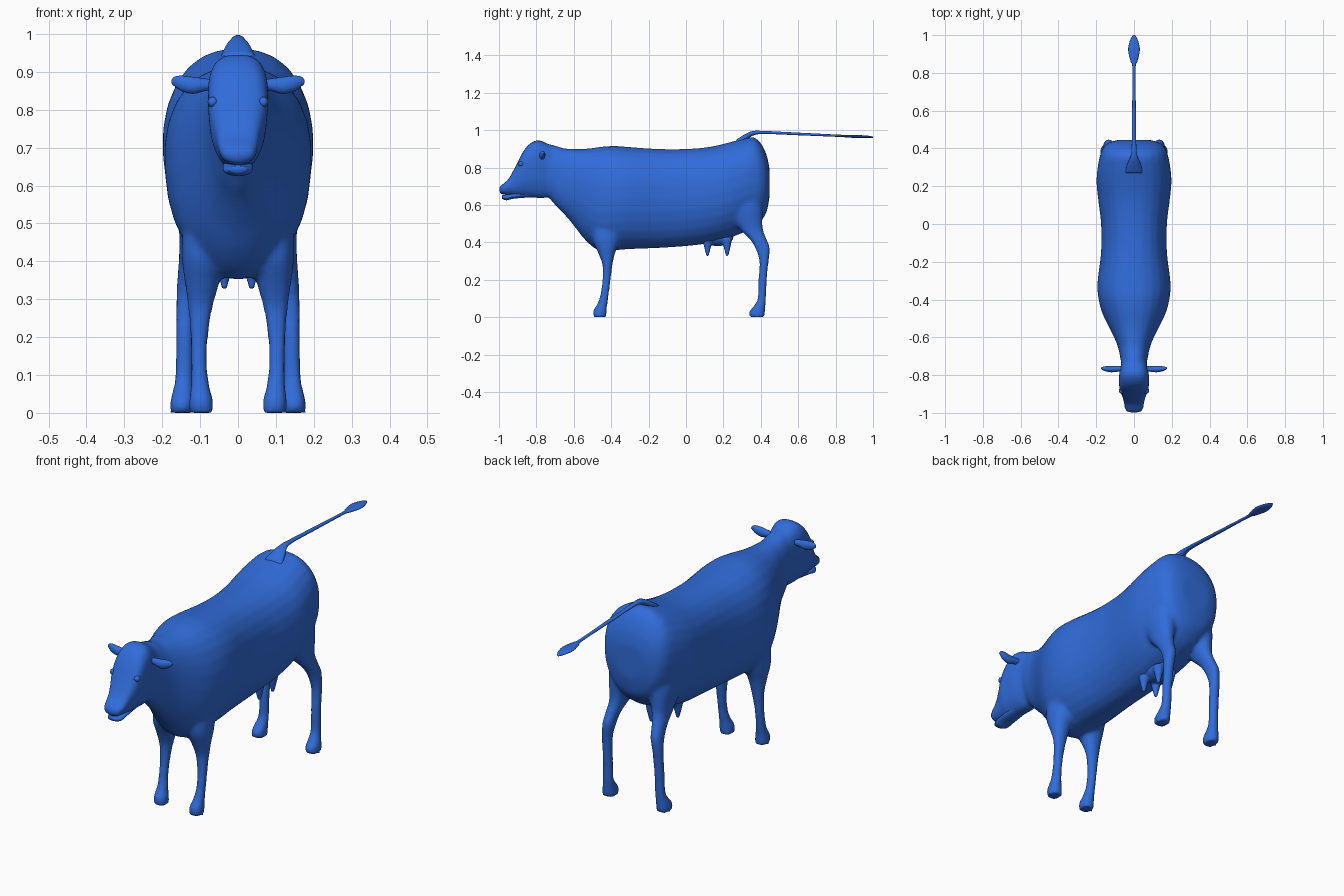
import bpy, bmesh, math
from mathutils import Matrix, Vector

cube = bpy.data.objects.get("Cube")
if cube:
    bpy.data.objects.remove(cube, do_unlink=True)

BLUE = (0.03, 0.15, 0.70, 1.0)
hide = bpy.data.materials.new("blue hide")
hide.use_nodes = True
hide.diffuse_color = BLUE
hide.node_tree.nodes["Principled BSDF"].inputs["Base Color"].default_value = BLUE


def catmull(a, b, c, d, t):
    """Smooth interpolation between stations b and c."""
    return [0.5 * (2 * q + (r - p) * t + (2 * p - 5 * q + 4 * r - s) * t * t
                   + (3 * q - p - 3 * r + s) * t ** 3)
            for p, q, r, s in zip(a, b, c, d)]


def refine(stations, steps=4):
    last = len(stations) - 1
    result = []
    for i in range(last):
        quad = [stations[min(max(i + k, 0), last)] for k in (-1, 0, 1, 2)]
        result += [catmull(*quad, j / steps) for j in range(steps)]
    return result + [stations[last]]


def loft(bm, axis, stations, side=1, power=1.0, egg=0.0, sides=28):
    """Skin rings (position, u_min, u_max, v_min, v_max) strung along an axis."""
    rings = []
    for pos, u0, u1, v0, v1 in refine(stations):
        ring = []
        for k in range(sides):
            angle = math.tau * k / sides
            c, s = math.cos(angle), math.sin(angle)
            c = math.copysign(abs(c) ** power, c) * (1 + egg * s)
            s = math.copysign(abs(s) ** power, s)
            u = (u0 + u1) / 2 + c * (u1 - u0) / 2
            v = (v0 + v1) / 2 + s * (v1 - v0) / 2
            co = {"x": (pos, u, v), "y": (u, pos, v), "z": (u, v, pos)}[axis]
            ring.append(bm.verts.new((co[0] * side, co[1], co[2])))
        rings.append(ring)
    for a, b in zip(rings, rings[1:]):
        for k in range(sides):
            n = (k + 1) % sides
            bm.faces.new((a[k], a[n], b[n], b[k]))
    bm.faces.new(rings[0])
    bm.faces.new(rings[-1])


def ball(bm, centre, radii):
    matrix = Matrix.Translation(Vector(centre)) @ Matrix.Diagonal((*radii, 1))
    bmesh.ops.create_uvsphere(bm, u_segments=20, v_segments=12, radius=1, matrix=matrix)


def finish(name, bm, voxel=None):
    """Make a smooth object; a voxel size fuses its overlapping shells."""
    bmesh.ops.recalc_face_normals(bm, faces=bm.faces)
    for face in bm.faces:
        face.smooth = True
    mesh = bpy.data.meshes.new(name)
    bm.to_mesh(mesh)
    bm.free()
    mesh.materials.append(hide)
    obj = bpy.data.objects.new(name, mesh)
    bpy.context.collection.objects.link(obj)
    if voxel:
        fuse = obj.modifiers.new("fuse", "REMESH")
        fuse.mode = "VOXEL"
        fuse.voxel_size = voxel
        fuse.use_smooth_shade = True
        soften = obj.modifiers.new("soften", "SMOOTH")
        soften.factor = 0.5
        soften.iterations = 6
    return obj


def upright(rows):
    """Turn (y, bottom, top, half_width) rows into symmetric stations."""
    return [(y, -w, w, low, high) for y, low, high, w in rows]


# Torso and neck profile, front to back
torso = upright([
    (-.75, .66, .93, .065), (-.70, .60, .918, .074), (-.65, .55, .903, .085),
    (-.60, .49, .90, .105), (-.55, .425, .90, .13), (-.50, .377, .905, .155),
    (-.45, .352, .912, .175), (-.38, .358, .916, .19), (-.30, .364, .91, .192),
    (-.15, .37, .90, .174), (0, .38, .90, .174), (.12, .395, .91, .188),
    (.22, .42, .932, .198), (.30, .45, .953, .192), (.36, .48, .962, .18),
    (.40, .515, .93, .165), (.43, .56, .87, .135), (.446, .64, .80, .08)])

# Head profile, muzzle to poll
head = upright([
    (-.999, .668, .695, .026), (-.985, .657, .708, .046), (-.95, .653, .738, .052),
    (-.915, .647, .80, .060), (-.88, .642, .87, .074), (-.845, .64, .92, .077),
    (-.80, .638, .946, .077), (-.76, .637, .938, .07), (-.70, .65, .90, .06)])

# Leg stations: z, x range, y range
front_leg = [
    (0, .065, .13, -.495, -.425), (.035, .066, .129, -.497, -.424),
    (.07, .075, .125, -.475, -.42), (.12, .081, .124, -.458, -.413),
    (.20, .079, .126, -.447, -.403), (.28, .066, .132, -.447, -.393),
    (.34, .05, .14, -.468, -.38), (.42, .03, .148, -.50, -.35),
    (.55, .02, .14, -.50, -.32)]
hind_leg = [
    (0, .115, .18, .34, .42), (.03, .115, .179, .338, .422),
    (.06, .118, .172, .362, .425), (.10, .119, .166, .383, .428),
    (.20, .118, .164, .387, .432), (.30, .114, .163, .392, .442),
    (.37, .104, .159, .37, .449), (.42, .095, .156, .338, .43),
    (.48, .075, .156, .28, .41), (.58, .05, .17, .22, .41),
    (.68, .04, .17, .20, .40)]

# Body: torso, head and legs fused into one skin
bm = bmesh.new()
loft(bm, "y", torso, power=.9, egg=.1)
loft(bm, "y", head, power=.75, egg=.22)
for side in (1, -1):
    loft(bm, "z", front_leg, side, power=.9)
    loft(bm, "z", hind_leg, side, power=.9)
finish("body", bm, voxel=.01)

# Lower jaw, leaving a crease for the mouth
bm = bmesh.new()
loft(bm, "y", upright([
    (-.82, .642, .68, .035), (-.92, .634, .664, .04),
    (-.96, .625, .656, .037), (-.985, .634, .652, .022)]))
finish("lower_jaw", bm)

# Ears, eyes and nostrils on both sides
ear = [(.06, -.78, -.75, .855, .88), (.085, -.782, -.752, .85, .882),
       (.12, -.785, -.752, .842, .887), (.15, -.78, -.753, .85, .89),
       (.168, -.772, -.757, .862, .887), (.176, -.767, -.761, .87, .878)]
for label, side in (("left", 1), ("right", -1)):
    bm = bmesh.new()
    loft(bm, "x", ear, side, sides=16)
    finish(label + "_ear", bm)
    bm = bmesh.new()
    ball(bm, (side * .066, -.882, .82), (.014, .016, .014))
    finish(label + "_eye", bm)
    bm = bmesh.new()
    ball(bm, (side * .022, -.984, .694), (.011, .009, .008))
    finish(label + "_nostril", bm)

# Udder with four teats
bm = bmesh.new()
ball(bm, (0, .17, .43), (.06, .085, .05))
for side in (1, -1):
    for y in (.115, .22):
        loft(bm, "z", [(z, side * .036 - r, side * .036 + r, y - r, y + r)
                       for z, r in ((.325, .007), (.35, .013), (.38, .02), (.42, .028))],
             sides=14)
finish("udder", bm, voxel=.006)

# Tail held straight out, with a flat tuft: y, height, half width, half thickness
tail = [(.27, .93, .05, .02), (.32, .963, .034, .018), (.36, .984, .018, .012),
        (.42, .988, .012, .008), (.60, .98, .010, .007), (.82, .97, .008, .006),
        (.86, .968, .018, .007), (.92, .966, .031, .008), (.97, .964, .022, .007),
        (1, .962, .006, .004)]
bm = bmesh.new()
loft(bm, "y", [(y, -w, w, z - h, z + h) for y, z, w, h in tail], sides=16)
finish("tail", bm)
